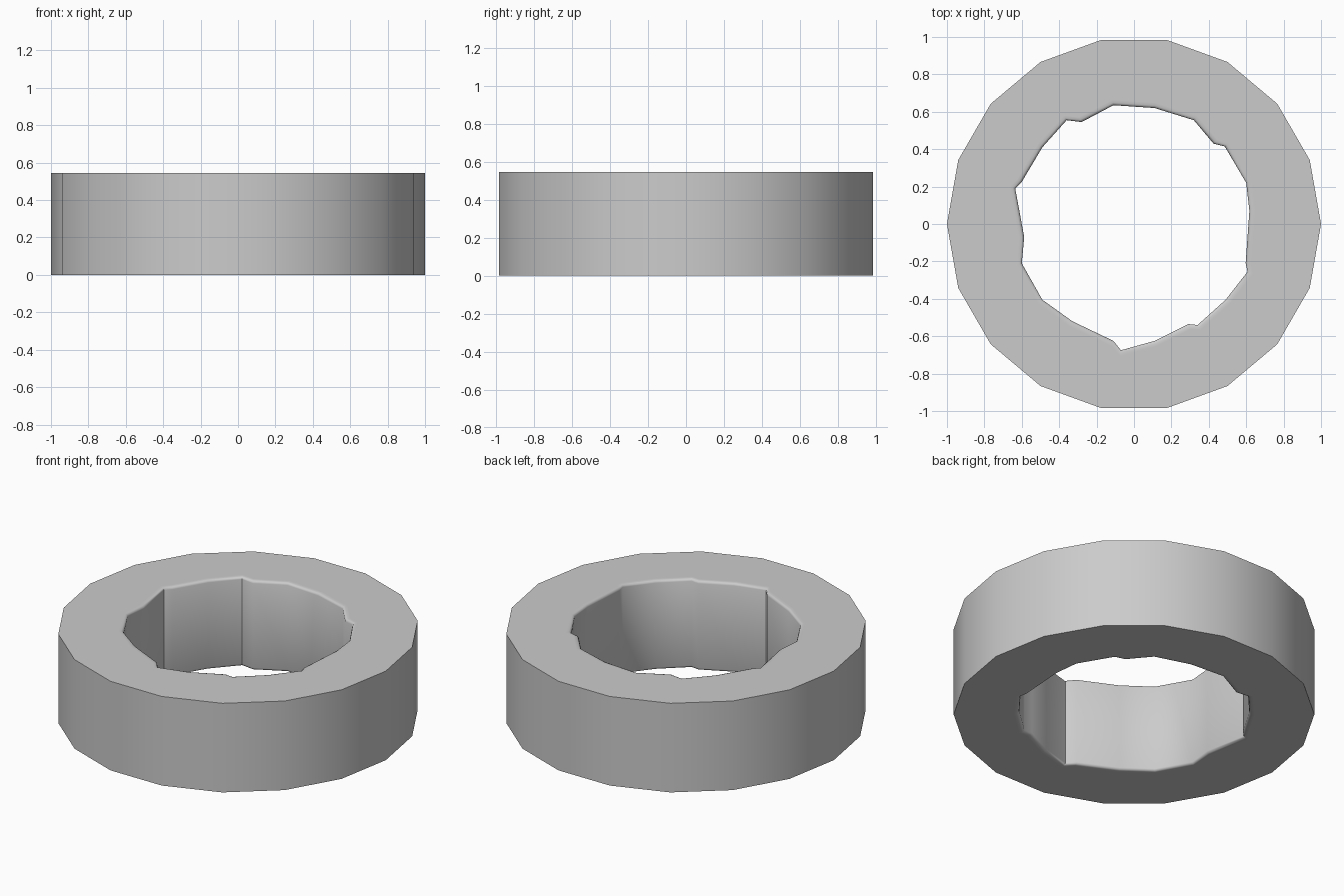
import bpy, bmesh, math
from mathutils import Vector

if "Cube" in bpy.data.objects:
    bpy.data.objects.remove(bpy.data.objects["Cube"])

H = 0.545
SIDES = 18

# Irregular, slightly chipped outline of the hole
HOLE = [(-0.11, 0.635), (0.11, 0.62), (0.32, 0.555), (0.425, 0.43), (0.485, 0.415),
        (0.60, 0.22), (0.617, 0.07), (0.597, -0.21), (0.607, -0.255), (0.49, -0.405),
        (0.34, -0.54), (0.29, -0.535), (0.11, -0.625), (-0.07, -0.675), (-0.11, -0.625),
        (-0.33, -0.52), (-0.49, -0.405), (-0.60, -0.21), (-0.587, -0.07), (-0.635, 0.19),
        (-0.60, 0.225), (-0.49, 0.41), (-0.36, 0.555), (-0.28, 0.545)]
OUTER = [(math.cos(2 * math.pi * i / SIDES), math.sin(2 * math.pi * i / SIDES))
         for i in range(SIDES)]

bm = bmesh.new()


def ring(points, z, offset=0.0):
    out = []
    for p in points:
        v = Vector(p)
        v += v.normalized() * offset
        out.append(bm.verts.new((v.x, v.y, z)))
    return out


def bridge(a, b):
    n = len(a)
    for i in range(n):
        j = (i + 1) % n
        bm.faces.new((a[i], a[j], b[j], b[i]))


def cap(outer, inner):
    edges = []
    for loop in (outer, inner):
        for i, v in enumerate(loop):
            w = loop[(i + 1) % len(loop)]
            edges.append(bm.edges.get((v, w)) or bm.edges.new((v, w)))
    bmesh.ops.triangle_fill(bm, use_beauty=True, use_dissolve=False, edges=edges)


# Outer wall
out_top, out_bottom = ring(OUTER, H), ring(OUTER, 0)
bridge(out_top, out_bottom)

# Hole wall with softened rims
rim = [(0.03, 0), (0.014, 0), (0.004, 0.004), (0, 0.014)]
profile = [(o, H - d) for o, d in rim] + [(o, d) for o, d in reversed(rim)]
rings = [ring(HOLE, z, o) for o, z in profile]
for a, b in zip(rings, rings[1:]):
    bridge(a, b)

# Flat top and bottom
cap(out_top, rings[0])
cap(out_bottom, rings[-1])
bmesh.ops.recalc_face_normals(bm, faces=bm.faces)

mesh = bpy.data.meshes.new("stone_ring")
bm.to_mesh(mesh)
bm.free()
obj = bpy.data.objects.new("stone_ring", mesh)
bpy.context.collection.objects.link(obj)
bpy.context.view_layer.objects.active = obj
obj.select_set(True)
bpy.ops.object.shade_smooth_by_angle(angle=math.radians(50))
